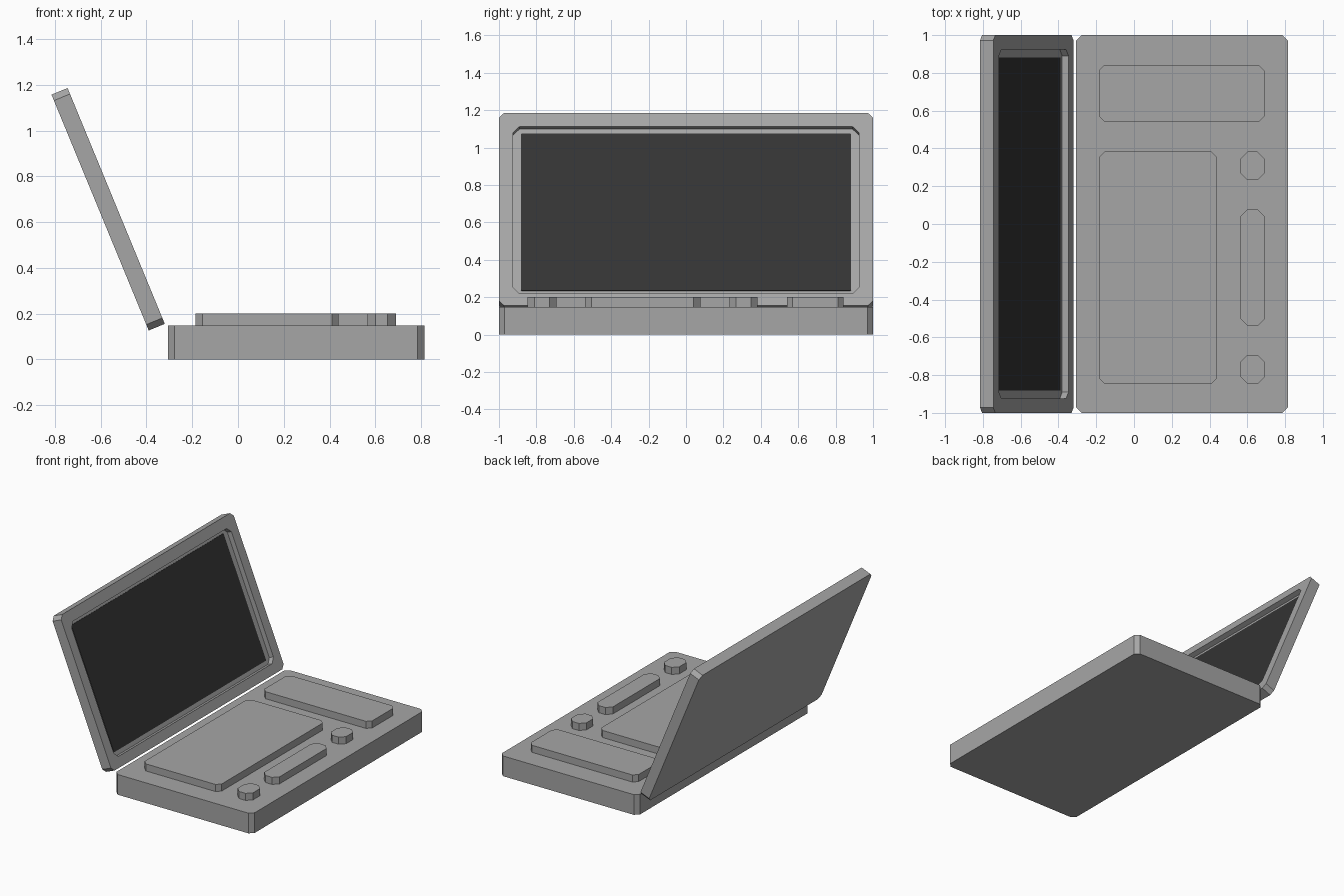
import bpy, bmesh, math
from mathutils import Matrix, Vector

if "Cube" in bpy.data.objects:
    bpy.data.objects.remove(bpy.data.objects["Cube"])


def material(name, value):
    m = bpy.data.materials.new(name)
    m.diffuse_color = (value, value, value, 1)
    m.use_nodes = True
    m.node_tree.nodes["Principled BSDF"].inputs["Base Color"].default_value = m.diffuse_color
    return m


GREY = material("grey_plastic", 0.38)
DARK = material("dark_screen", 0.034)


def outline(x0, x1, y0, y1, c):
    """Rectangle with cut corners, counter-clockwise."""
    return [(x0 + c, y0), (x1 - c, y0), (x1, y0 + c), (x1, y1 - c),
            (x1 - c, y1), (x0 + c, y1), (x0, y1 - c), (x0, y0 + c)]


def loft(name, rings, mat, matrix=None):
    """Skin a stack of (outline, height) rings and cap both ends."""
    bm = bmesh.new()
    loops = [[bm.verts.new((x, y, z)) for x, y in pts] for pts, z in rings]
    for a, b in zip(loops, loops[1:]):
        for i in range(len(a)):
            j = (i + 1) % len(a)
            bm.faces.new((a[i], a[j], b[j], b[i]))
    bm.faces.new(loops[0][::-1])
    bm.faces.new(loops[-1])
    if matrix:
        bm.transform(matrix)
    me = bpy.data.meshes.new(name)
    bm.to_mesh(me)
    bm.free()
    me.materials.append(mat)
    ob = bpy.data.objects.new(name, me)
    bpy.context.collection.objects.link(ob)
    return ob


# Base slab
body = outline(-0.307, 0.815, -1, 1, 0.03)
loft("base", [(body, 0), (body, 0.148)], GREY)

# Raised pads and buttons on the base
pads = {
    "main_pad": (-0.185, 0.44, -0.847, 0.383, 0.03),
    "side_pad": (-0.185, 0.69, 0.54, 0.843, 0.03),
    "long_button": (0.565, 0.69, -0.54, 0.077, 0.036),
    "round_button_back": (0.565, 0.69, 0.232, 0.383, 0.036),
    "round_button_front": (0.565, 0.69, -0.847, -0.693, 0.036),
}
for name, dims in pads.items():
    p = outline(*dims)
    loft(name, [(p, 0.146), (p, 0.2)], GREY)

# Lid frame of reference: across, up the slope, out of the screen face
tilt = math.atan2(0.425, 1.031)
s, c = math.sin(tilt), math.cos(tilt)
place = Matrix.Translation(Vector((-0.32, 0, 0.155))) @ Matrix(
    ((0, -s, c, 0), (1, 0, 0, 0), (0, c, s, 0), (0, 0, 0, 1)))

# Tilted lid with a recessed front
shell = outline(-1, 1, 0, 1.115, 0.028)
recess = outline(-0.925, 0.925, 0.07, 1.036, 0.035)
loft("lid", [(shell, -0.076), (shell, 0), (recess, 0), (recess, -0.036)],
     GREY, place)

# Screen plate lying in the recess
screen = outline(-0.882, 0.882, 0.1, 1.009, 0.004)
loft("screen", [(screen, -0.037), (screen, -0.033)], DARK, place)
